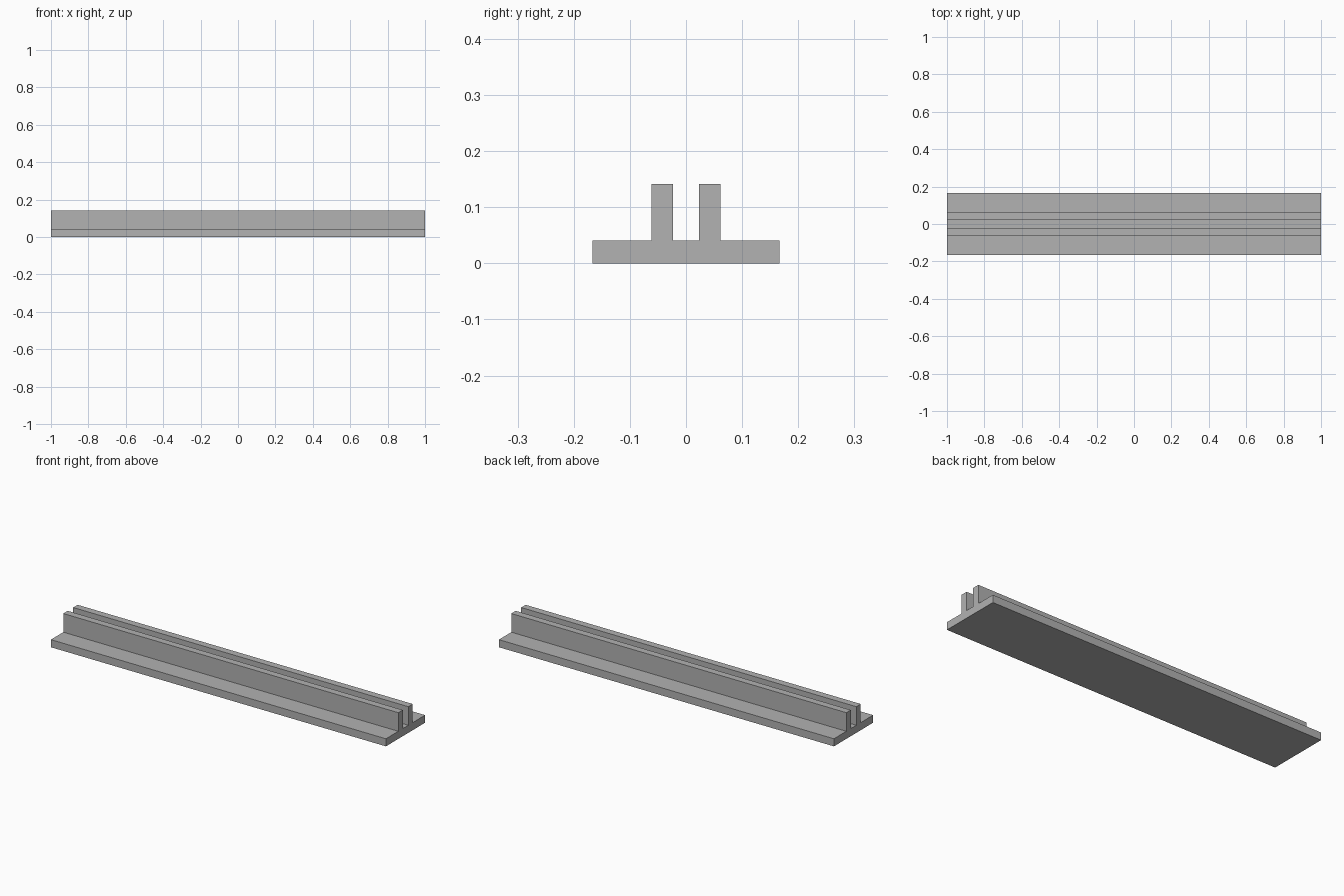
import bpy
import bmesh

if "Cube" in bpy.data.objects:
    bpy.data.objects.remove(bpy.data.objects["Cube"])

LENGTH = 2.0
BASE_W, BASE_H = 0.167, 0.041      # half width and thickness of the flange
RIB_IN, RIB_OUT, TOP = 0.0235, 0.0615, 0.1415

grey = bpy.data.materials.new("plain grey")
grey.diffuse_color = (0.445, 0.445, 0.445, 1.0)
grey.use_nodes = True
grey.node_tree.nodes["Principled BSDF"].inputs["Base Color"].default_value = grey.diffuse_color

# Half of the cross-section (y, z), from the bottom edge to the slot floor
half = [(BASE_W, 0), (BASE_W, BASE_H), (RIB_OUT, BASE_H),
        (RIB_OUT, TOP), (RIB_IN, TOP), (RIB_IN, BASE_H)]
profile = half + [(-y, z) for y, z in reversed(half)]

# Slotted rail: the mirrored profile extruded along x
bm = bmesh.new()
end = bm.faces.new([bm.verts.new((-LENGTH / 2, y, z)) for y, z in profile])
swept = bmesh.ops.extrude_face_region(bm, geom=[end], use_keep_orig=True)
bmesh.ops.translate(bm, vec=(LENGTH, 0, 0),
                    verts=[g for g in swept["geom"] if isinstance(g, bmesh.types.BMVert)])
bmesh.ops.recalc_face_normals(bm, faces=bm.faces[:])

mesh = bpy.data.meshes.new("slotted_rail")
bm.to_mesh(mesh)
bm.free()
mesh.materials.append(grey)
rail = bpy.data.objects.new("slotted_rail", mesh)
bpy.context.collection.objects.link(rail)
